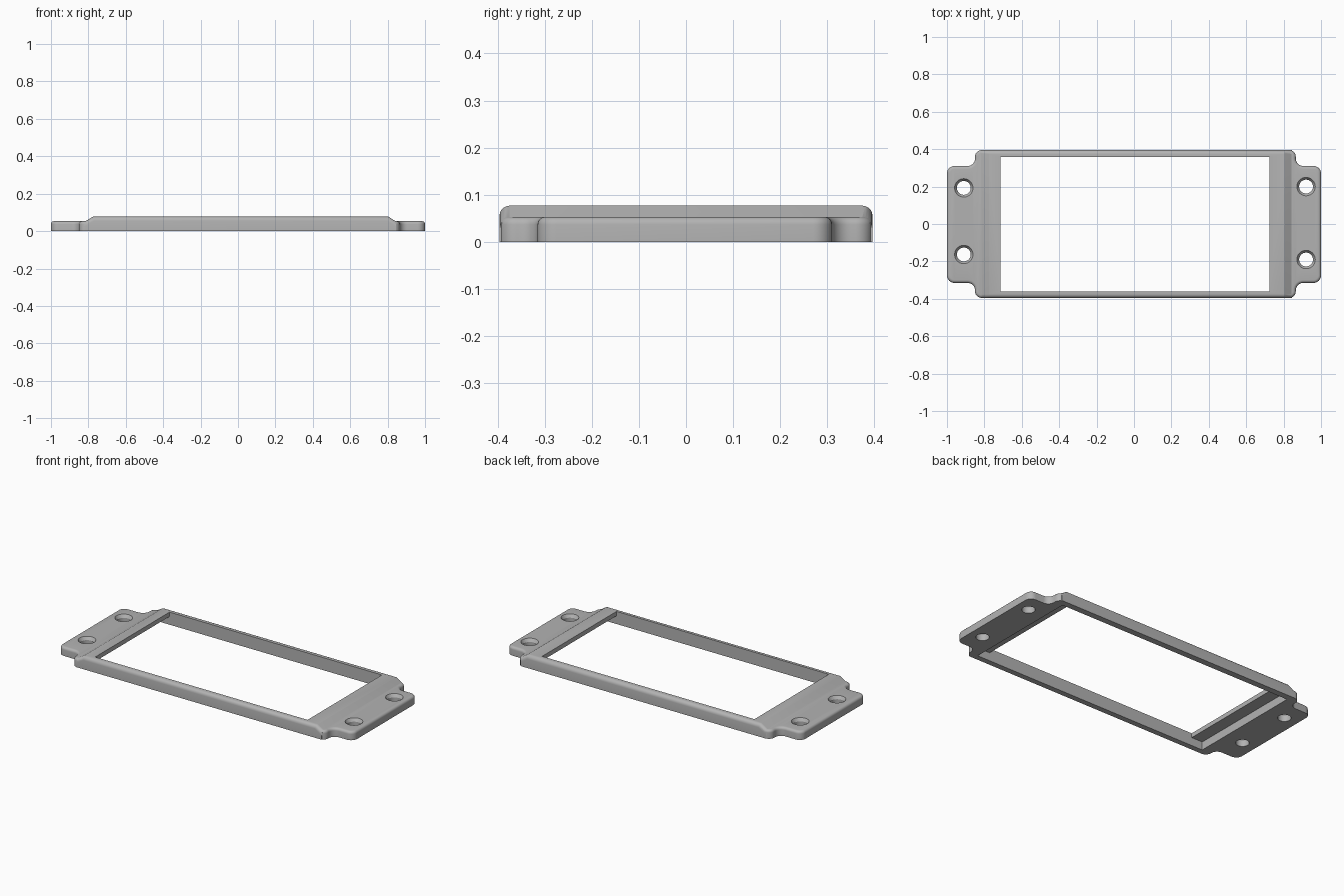
import bpy, bmesh
from math import pi
from mathutils import Vector, Matrix

cube = bpy.data.objects.get("Cube")
if cube:
    bpy.data.objects.remove(cube, do_unlink=True)

grey = bpy.data.materials.new("plain grey")
grey.use_nodes = True
colour = (0.45, 0.45, 0.45, 1)
grey.diffuse_color = colour
grey.node_tree.nodes["Principled BSDF"].inputs["Base Color"].default_value = colour


def make(name, bm):
    bmesh.ops.recalc_face_normals(bm, faces=bm.faces[:])
    mesh = bpy.data.meshes.new(name)
    bm.to_mesh(mesh)
    bm.free()
    mesh.materials.append(grey)
    ob = bpy.data.objects.new(name, mesh)
    bpy.context.collection.objects.link(ob)
    return ob


def prism(points, depth):
    """Extrude a closed loop of 3D points along a vector."""
    bm = bmesh.new()
    face = bm.faces.new([bm.verts.new(p) for p in points])
    out = bmesh.ops.extrude_face_region(bm, geom=[face])
    verts = [v for v in out["geom"] if isinstance(v, bmesh.types.BMVert)]
    bmesh.ops.translate(bm, verts=verts, vec=depth)
    bmesh.ops.recalc_face_normals(bm, faces=bm.faces[:])
    return bm


def rounded(corners, steps=8):
    """Round each (x, y, radius) right-angle corner with an arc."""
    loop = []
    for i, (x, y, r) in enumerate(corners):
        p = Vector((x, y, 0))
        a = (Vector((*corners[i - 1][:2], 0)) - p).normalized() * r
        b = (Vector((*corners[(i + 1) % len(corners)][:2], 0)) - p).normalized() * r
        arc = Matrix.Rotation(pi / 2 / steps, 3, a.cross(b))
        spoke = -b
        for _ in range(steps + 1):
            loop.append(p + a + b + spoke)
            spoke = arc.inverted() @ spoke if (arc @ -b - (-a)).length > (arc.inverted() @ -b - (-a)).length else arc @ spoke
    return loop


def round_edges(bm, test, width):
    edges = [e for e in bm.edges if test(e)]
    bmesh.ops.bevel(bm, geom=edges, offset=width, segments=5, profile=0.5, affect='EDGES')


def combine(target, other, operation):
    bpy.context.view_layer.objects.active = target
    mod = target.modifiers.new("combine", 'BOOLEAN')
    mod.operation, mod.solver, mod.object = operation, 'EXACT', other
    bpy.ops.object.modifier_apply(modifier=mod.name)
    bpy.data.objects.remove(other, do_unlink=True)


def box(x0, x1, y0, y1, z0, z1):
    pts = [(x0, y0, z0), (x1, y0, z0), (x1, y1, z0), (x0, y1, z0)]
    return make("cutter", prism(pts, (0, 0, z1 - z0)))


# Base plate with a narrower mounting tab at each end
TAB, TOP, HALF = 0.053, 0.077, 0.395
left, right = 0.865, -0.85
outline = [(1, -0.315, 0.04), (1, 0.31, 0.04), (left, 0.31, 0.04), (left, HALF, 0.035),
           (right, HALF, 0.035), (right, 0.31, 0.04), (-1, 0.31, 0.04), (-1, -0.315, 0.04),
           (right, -0.315, 0.04), (right, -HALF, 0.035), (left, -HALF, 0.035), (left, -0.315, 0.04)]
bm = prism(rounded(outline), (0, 0, TAB))
round_edges(bm, lambda e: all(v.co.z > TAB / 2 for v in e.verts), 0.016)
frame = make("bezel_frame", bm)

# Raised body with sloping ends and rounded long edges
profile = [(-0.82, 0), (-0.82, TAB - 0.002), (-0.775, TOP), (0.805, TOP), (0.845, TAB - 0.002), (0.845, 0)]
bm = prism([(x, -HALF - 0.001, z) for x, z in profile], (0, 2 * HALF + 0.002, 0))
round_edges(bm, lambda e: all(v.co.z > TAB / 2 for v in e.verts)
            and e.verts[0].co.y * e.verts[1].co.y > 0, 0.022)
combine(frame, make("raised_body", bm), 'UNION')

# Window opening and the wider recess underneath
combine(frame, box(-0.715, 0.725, -0.362, 0.358, -0.1, 0.2), 'DIFFERENCE')
combine(frame, box(-0.79, 0.81, -0.362, 0.358, -0.1, 0.05), 'DIFFERENCE')

# Countersunk screw holes
for x, y in [(-0.91, 0.193), (-0.91, -0.163), (0.92, 0.2), (0.92, -0.19)]:
    for low, high, r_low, r_high in [(-0.1, 0.2, 0.037, 0.037), (0.035, TAB + 0.001, 0.037, 0.05)]:
        bm = bmesh.new()
        bmesh.ops.create_cone(bm, cap_ends=True, segments=40, radius1=r_low, radius2=r_high,
                              depth=high - low, matrix=Matrix.Translation((x, y, (low + high) / 2)))
        combine(frame, make("cutter", bm), 'DIFFERENCE')

bpy.ops.object.select_all(action='DESELECT')
frame.select_set(True)
bpy.context.view_layer.objects.active = frame
bpy.ops.object.shade_smooth_by_angle(angle=0.5)
